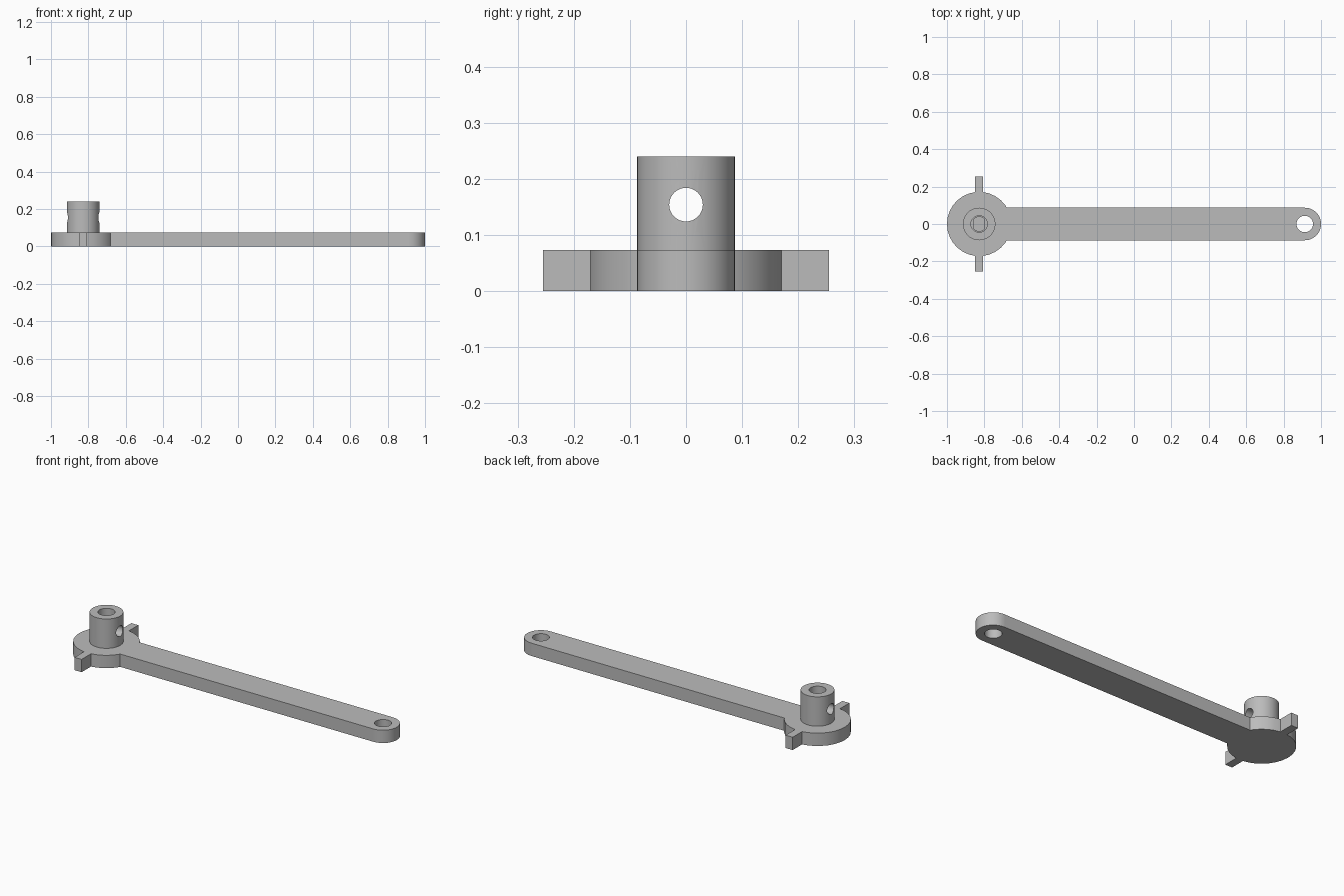
import bpy
import math

cube = bpy.data.objects.get("Cube")
if cube:
    bpy.data.objects.remove(cube, do_unlink=True)

HUB_X, TIP_X = -0.828, 0.913
PLATE_H, POST_H = 0.073, 0.24
ARM_R, HUB_R, BORE_R = 0.087, 0.172, 0.044

grey = bpy.data.materials.new("plain_grey")
grey.use_nodes = True
grey.diffuse_color = (0.5, 0.5, 0.5, 1)
grey.node_tree.nodes["Principled BSDF"].inputs["Base Color"].default_value = (0.5, 0.5, 0.5, 1)


def finish(obj, name):
    obj.name = name
    obj.data.materials.append(grey)
    bpy.ops.object.transform_apply(location=False, rotation=True, scale=True)
    return obj


def cylinder(name, x, radius, z0, z1, sides=48):
    bpy.ops.mesh.primitive_cylinder_add(vertices=sides, radius=radius, depth=z1 - z0,
                                        location=(x, 0, (z0 + z1) / 2),
                                        rotation=(0, 0, math.pi / 2))
    return finish(bpy.context.object, name)


def box(name, x0, x1, half_y, z0, z1):
    bpy.ops.mesh.primitive_cube_add(size=1, location=((x0 + x1) / 2, 0, (z0 + z1) / 2))
    obj = bpy.context.object
    obj.scale = (x1 - x0, 2 * half_y, z1 - z0)
    return finish(obj, name)


def combine(target, tool, operation):
    """Apply a boolean and discard the tool object."""
    mod = target.modifiers.new(operation.lower(), "BOOLEAN")
    mod.operation, mod.solver, mod.object = operation, "EXACT", tool
    bpy.context.view_layer.objects.active = target
    bpy.ops.object.modifier_apply(modifier=mod.name)
    bpy.data.objects.remove(tool, do_unlink=True)


# Flat lever: round hub, straight arm, rounded tip, side tabs and upright post
lever = cylinder("lever_arm", HUB_X, HUB_R, 0, PLATE_H, 30)
for part in (
    box("arm", HUB_X, TIP_X, ARM_R, 0, PLATE_H),
    cylinder("arm_tip", TIP_X, ARM_R, 0, PLATE_H),
    box("side_tabs", HUB_X - 0.022, HUB_X + 0.022, 0.255, 0, PLATE_H),
    cylinder("post", HUB_X, ARM_R, 0.03, POST_H),
):
    combine(lever, part, "UNION")

# Round bore in the post, with a flat-sided shaft socket at its floor
socket = cylinder("socket_cutter", HUB_X, 0.038, 0.03, 0.2)
combine(socket, box("socket_flats", HUB_X - 0.027, HUB_X + 0.027, 0.1, 0, 0.3), "INTERSECT")
combine(lever, socket, "DIFFERENCE")
combine(lever, cylinder("bore_cutter", HUB_X, BORE_R, PLATE_H, 0.3), "DIFFERENCE")

# Hole through the tip
combine(lever, cylinder("tip_hole_cutter", TIP_X, BORE_R, -0.1, 0.2), "DIFFERENCE")

# Pin hole across the post
bpy.ops.mesh.primitive_cylinder_add(vertices=32, radius=0.03, depth=0.3,
                                    location=(HUB_X, 0, 0.154),
                                    rotation=(0, math.pi / 2, 0))
combine(lever, finish(bpy.context.object, "pin_hole_cutter"), "DIFFERENCE")

# One colour overall, smooth curved walls with sharp rims
lever.data.materials.clear()
lever.data.materials.append(grey)
for poly in lever.data.polygons:
    poly.material_index = 0
bpy.ops.object.select_all(action="DESELECT")
lever.select_set(True)
bpy.context.view_layer.objects.active = lever
bpy.ops.object.shade_smooth_by_angle(angle=math.radians(30))
